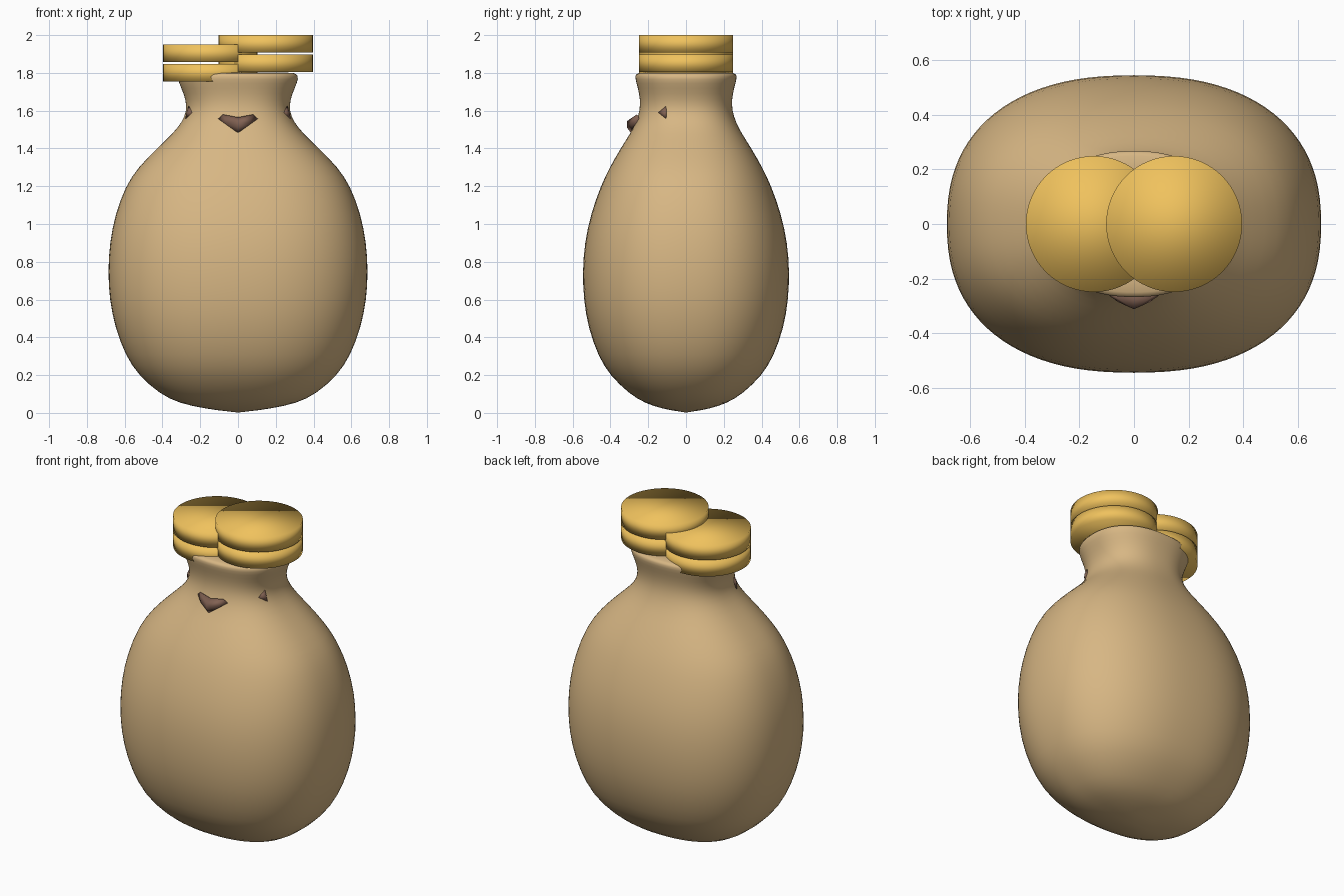
import bpy, bmesh
from math import sin, cos, pi, copysign

if "Cube" in bpy.data.objects:
    bpy.data.objects.remove(bpy.data.objects["Cube"])


def material(name, rgb):
    m = bpy.data.materials.new(name)
    m.diffuse_color = (*rgb, 1)
    m.use_nodes = True
    m.node_tree.nodes["Principled BSDF"].inputs["Base Color"].default_value = m.diffuse_color
    return m


def add_object(name, bm, mat):
    bmesh.ops.recalc_face_normals(bm, faces=bm.faces)
    for f in bm.faces:
        f.smooth = True
    me = bpy.data.meshes.new(name)
    bm.to_mesh(me)
    bm.free()
    me.materials.append(mat)
    ob = bpy.data.objects.new(name, me)
    bpy.context.collection.objects.link(ob)
    return ob


cloth = material("cloth", (0.68, 0.47, 0.23))
gold = material("gold", (0.87, 0.54, 0.11))
cord = material("cord", (0.22, 0.12, 0.085))

# Sack: stacked oval loops (z, half width, half depth), closed at both ends
PROFILE = [
    (0.022, 0.17, 0.125), (0.05, 0.31, 0.215), (0.10, 0.415, 0.30),
    (0.20, 0.528, 0.405), (0.30, 0.595, 0.465), (0.45, 0.652, 0.519),
    (0.60, 0.682, 0.543), (0.75, 0.690, 0.549), (0.90, 0.681, 0.538),
    (1.05, 0.652, 0.506), (1.20, 0.597, 0.453), (1.30, 0.530, 0.405),
    (1.40, 0.430, 0.347), (1.48, 0.345, 0.295), (1.54, 0.296, 0.264),
    (1.60, 0.272, 0.245), (1.66, 0.277, 0.243), (1.72, 0.301, 0.255),
    (1.77, 0.322, 0.270), (1.795, 0.314, 0.268), (1.803, 0.285, 0.24),
]
N = 48
SQUARENESS = 2 / 2.35


def rounded(c):
    return copysign(abs(c) ** SQUARENESS, c)


bm = bmesh.new()
angles = [2 * pi * i / N for i in range(N)]
loops = [[bm.verts.new((rx * rounded(cos(a)), ry * rounded(sin(a)), z)) for a in angles]
         for z, rx, ry in PROFILE]
for a, b in zip(loops, loops[1:]):
    for i in range(N):
        j = (i + 1) % N
        bm.faces.new((a[i], a[j], b[j], b[i]))
for loop, z in ((loops[0], 0.0), (loops[-1], 1.803)):
    tip = bm.verts.new((0, 0, z))
    for i in range(N):
        bm.faces.new((loop[i], loop[(i + 1) % N], tip))
sack = add_object("sack", bm, cloth)
smooth = sack.modifiers.new("smooth", 'SUBSURF')
smooth.levels = smooth.render_levels = 1

# Coins: two stacks of two, sunk into the mouth
for side, x, base in (("left", -0.147, 1.755), ("right", 0.147, 1.805)):
    for k in range(2):
        bpy.ops.mesh.primitive_cylinder_add(
            vertices=64, radius=0.249, depth=0.092,
            location=(x, 0, base + 0.046 + k * 0.103))
        coin = bpy.context.object
        coin.name = f"coin_{side}_{k + 1}"
        coin.data.materials.append(gold)
        bpy.ops.object.shade_smooth()


# Cord: the facets of the tie that poke out of the neck, mirrored in x
def cord_piece(name, points):
    bm = bmesh.new()
    verts = [bm.verts.new(p) for p in points]
    hull = bmesh.ops.convex_hull(bm, input=verts)
    bmesh.ops.delete(bm, geom=list({v for v in hull["geom_interior"]
                                    if isinstance(v, bmesh.types.BMVert)}), context='VERTS')
    add_object(name, bm, cord).modifiers.new("mirror", 'MIRROR')


cord_piece("cord_knot", [
    (0, -0.312, 1.545), (0, -0.312, 1.51), (0, -0.290, 1.48), (0, -0.27, 1.565),
    (0.105, -0.25, 1.557), (0.08, -0.26, 1.58), (0.06, -0.285, 1.53), (0, -0.2, 1.52)])
cord_piece("cord_side", [
    (0.247, -0.147, 1.59), (0.262, -0.105, 1.625), (0.28, -0.105, 1.557),
    (0.273, -0.115, 1.59), (0.2, -0.1, 1.59)])
